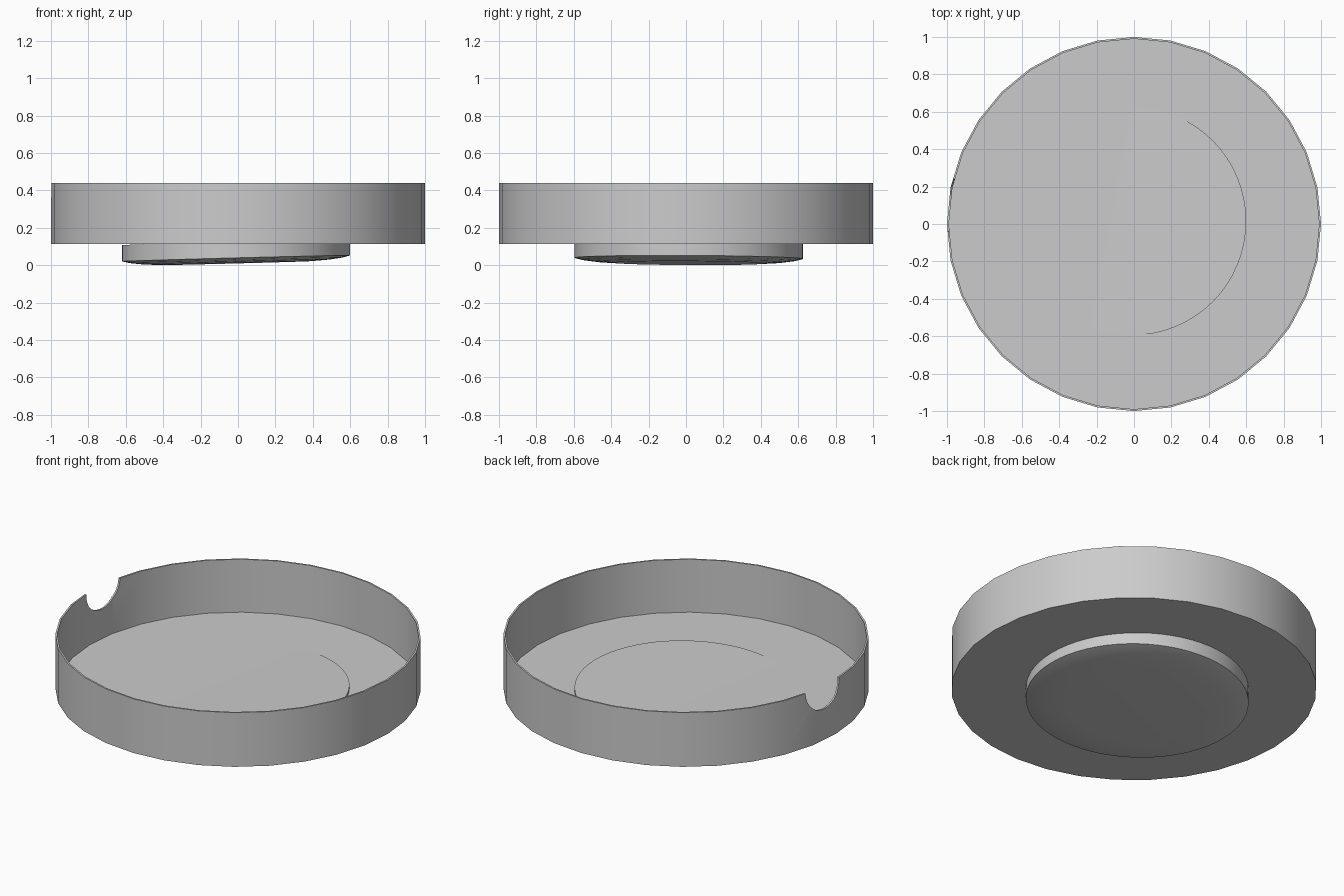
import bpy
import bmesh
from math import cos, sin, tau, radians

if "Cube" in bpy.data.objects:
    bpy.data.objects.remove(bpy.data.objects["Cube"], do_unlink=True)

grey = bpy.data.materials.new("plain_grey")
grey.use_nodes = True
grey.diffuse_color = (0.6, 0.6, 0.6, 1)
grey.node_tree.nodes["Principled BSDF"].inputs["Base Color"].default_value = (0.6, 0.6, 0.6, 1)


def lathe(name, profile, sides, centre=(0, 0), tilt=(0, 0)):
    """Turn a (radius, z) profile round z, cap both ends, then lean it by the tilt slopes."""
    bm = bmesh.new()
    rings = []
    for r, z in profile:
        ring = []
        for i in range(sides):
            x, y = r * cos(tau * i / sides), r * sin(tau * i / sides)
            lean = x * tilt[0] + y * tilt[1]
            ring.append(bm.verts.new((x + centre[0], y + centre[1], z + lean)))
        rings.append(ring)
    for a, b in zip(rings, rings[1:]):
        for i in range(sides):
            j = (i + 1) % sides
            bm.faces.new((a[i], a[j], b[j], b[i]))
    bm.faces.new(rings[0])
    bm.faces.new(rings[-1])
    bmesh.ops.recalc_face_normals(bm, faces=bm.faces)
    mesh = bpy.data.meshes.new(name)
    bm.to_mesh(mesh)
    bm.free()
    mesh.materials.append(grey)
    obj = bpy.data.objects.new(name, mesh)
    bpy.context.collection.objects.link(obj)
    return obj


def activate(obj):
    bpy.ops.object.select_all(action="DESELECT")
    obj.select_set(True)
    bpy.context.view_layer.objects.active = obj


# Thin-walled round tray
tray = lathe("tray", [(1, 0.113), (1, 0.44), (0.99, 0.44), (0.99, 0.12)], 32)

# Half-round notch in the rim
bpy.ops.mesh.primitive_cylinder_add(vertices=48, radius=0.14, depth=0.3,
                                    location=(-1, 0.1, 0.44), rotation=(0, radians(90), 0))
cutter = bpy.context.object
cutter.name = "notch_cutter"
cutter.hide_render = True
cut = tray.modifiers.new("notch", "BOOLEAN")
cut.operation = "DIFFERENCE"
cut.solver = "EXACT"
cut.object = cutter
activate(tray)
bpy.ops.object.modifier_apply(modifier=cut.name)
bpy.data.objects.remove(cutter, do_unlink=True)

# Slightly tilted foot with a softly rounded underside, its high side showing above the floor
foot = lathe("foot", [(0.4, 0.011), (0.5, 0.017), (0.57, 0.026), (0.61, 0.036), (0.61, 0.123)],
             64, centre=(-0.01, 0.015), tilt=(0.0263, -0.005))

for part in (tray, foot):
    activate(part)
    bpy.ops.object.shade_smooth_by_angle(angle=radians(30))
